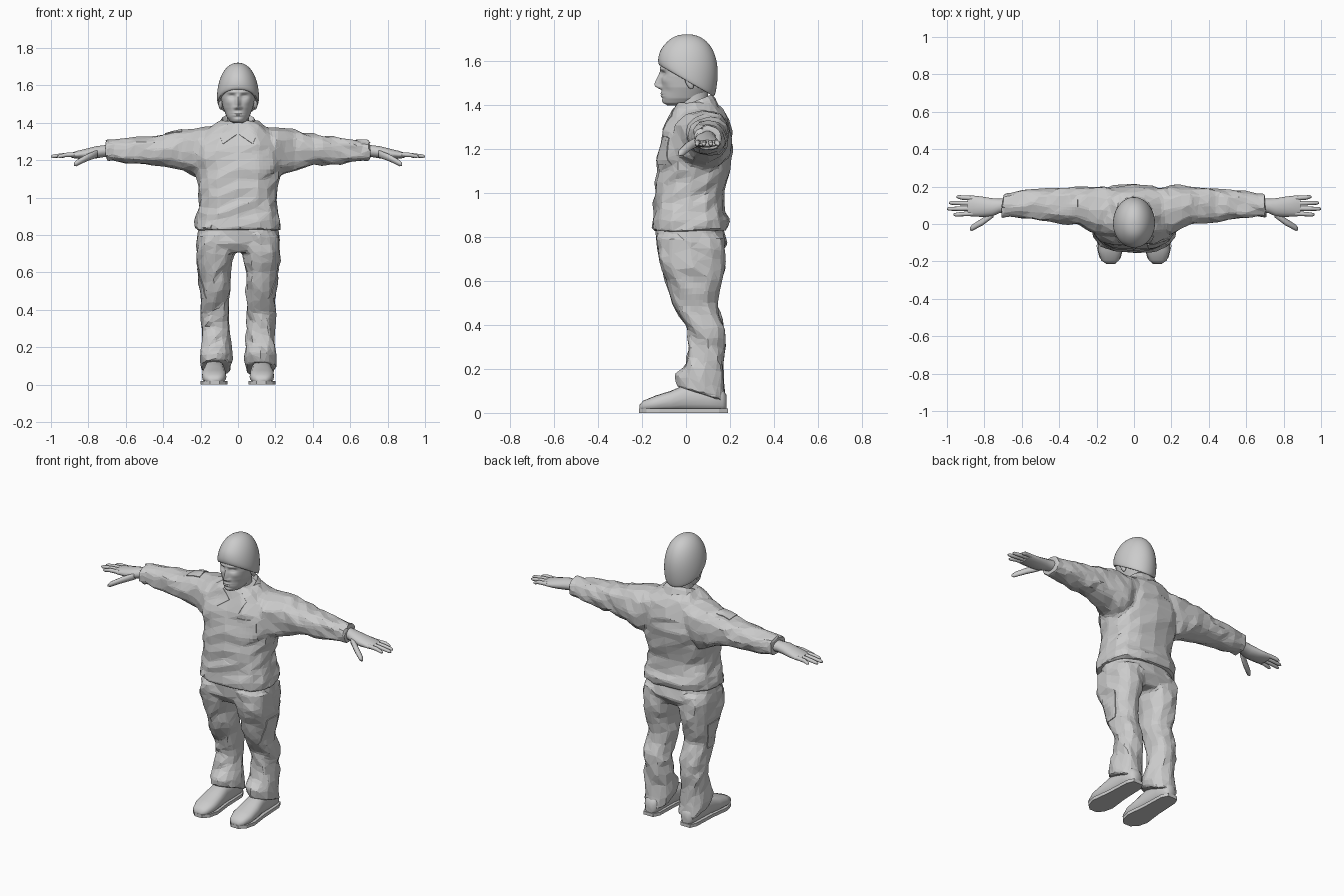
import bpy, bmesh, math, random
from math import cos, sin, pi, exp
from mathutils import Vector

random.seed(4)
if bpy.data.objects.get("Cube"):
    bpy.data.objects.remove(bpy.data.objects["Cube"])

grey = bpy.data.materials.new("plain_grey")
grey.use_nodes = True
grey.diffuse_color = (0.6, 0.6, 0.6, 1)
grey.node_tree.nodes["Principled BSDF"].inputs["Base Color"].default_value = grey.diffuse_color


def ring(axis, w, u0, u1, v0, v1, tilt=0.0, n=16, p=0.85):
    """Rounded section across an axis; tilt slopes it along its v side."""
    pts = []
    for i in range(n):
        c, s = cos(2 * pi * i / n), sin(2 * pi * i / n)
        u = (u0 + u1) / 2 + (u1 - u0) / 2 * math.copysign(abs(c) ** p, c)
        dv = (v1 - v0) / 2 * math.copysign(abs(s) ** p, s)
        v, h = (v0 + v1) / 2 + dv, w + tilt * dv
        pts.append(Vector({"x": (h, u, v), "y": (u, h, v), "z": (u, v, h)}[axis]))
    return pts


def fill(rows, step):
    """Add sections between the given ones."""
    out = [rows[0]]
    for a, b in zip(rows, rows[1:]):
        k = max(1, round(abs(b[0] - a[0]) / step))
        out += [[x + (y - x) * j / k for x, y in zip(a, b)] for j in range(1, k + 1)]
    return out


def loft(bm, rings, caps=(True, True)):
    vs = [[bm.verts.new(p) for p in r] for r in rings]
    n = len(vs[0])
    for a, b in zip(vs, vs[1:]):
        for i in range(n):
            bm.faces.new((a[i], a[(i + 1) % n], b[(i + 1) % n], b[i]))
    for use, r in zip(caps, (vs[0], vs[-1])):
        if use:
            bm.faces.new(r)
    return vs


def finish(name, bm, smooth=None):
    bmesh.ops.recalc_face_normals(bm, faces=bm.faces)
    mesh = bpy.data.meshes.new(name)
    bm.to_mesh(mesh)
    bm.free()
    ob = bpy.data.objects.new(name, mesh)
    bpy.context.collection.objects.link(ob)
    mesh.materials.append(grey)
    if smooth:
        bpy.ops.object.select_all(action="DESELECT")
        bpy.context.view_layer.objects.active = ob
        ob.select_set(True)
        bpy.ops.object.shade_smooth_by_angle(angle=math.radians(smooth))
    return ob


def mod(ob, kind, **settings):
    m = ob.modifiers.new(kind.title(), kind)
    for k, v in settings.items():
        setattr(m, k, v)


def mirror(ob):
    mod(ob, "MIRROR", use_mirror_merge=False)


def fabric(name, bm, crumple, ratio):
    """Fuse overlapping lofts into one creased, faceted garment."""
    for v in bm.verts:
        v.co += Vector([random.uniform(-crumple, crumple) for _ in range(3)])
    ob = finish(name, bm)
    mod(ob, "REMESH", mode="VOXEL", voxel_size=0.012)
    mod(ob, "SMOOTH", factor=0.4, iterations=2)
    mod(ob, "DECIMATE", ratio=ratio)
    return ob


def patch(name, corners, target, axis, positive=True, n=6):
    """Thin four-cornered plate laid onto a garment."""
    a, b, c, d = map(Vector, corners)
    bm = bmesh.new()
    g = [[bm.verts.new(a.lerp(b, i / n).lerp(d.lerp(c, i / n), j / n))
          for i in range(n + 1)] for j in range(n + 1)]
    for j in range(n):
        for i in range(n):
            bm.faces.new((g[j][i], g[j][i + 1], g[j + 1][i + 1], g[j + 1][i]))
    ob = finish(name, bm)
    mod(ob, "SHRINKWRAP", target=target, wrap_method="PROJECT", use_project_x=axis == "x",
        use_project_y=axis == "y", use_project_z=axis == "z",
        use_positive_direction=positive, use_negative_direction=not positive)
    mod(ob, "SOLIDIFY", thickness=0.009, offset=0)


# Shirt: trunk and two sleeves
trunk = [(.83, .238, -.158, .19), (.88, .232, -.158, .198), (.95, .212, -.148, .172),
         (1.0, .208, -.142, .168), (1.1, .222, -.133, .198), (1.2, .24, -.128, .213),
         (1.28, .235, -.108, .21), (1.34, .2, -.08, .19), (1.38, .15, -.06, .165),
         (1.41, .1, -.045, .13)]
sleeve = [(.1, -.02, .19, 1.16, 1.385), (.2, -.06, .207, 1.1, 1.375), (.3, -.005, .203, 1.145, 1.36),
          (.4, .005, .195, 1.17, 1.34), (.5, .018, .185, 1.175, 1.325), (.6, .03, .175, 1.185, 1.315),
          (.67, .035, .165, 1.195, 1.31), (.705, .03, .165, 1.19, 1.308)]
bm = bmesh.new()
loft(bm, [ring("z", z, -w, w, a, b, p=.8) for z, w, a, b in fill(trunk, .045)])
for side in (1, -1):
    loft(bm, [ring("x", side * r[0], *r[1:], n=12) for r in fill(sleeve, .05)])
shirt = fabric("shirt", bm, .009, .085)

# Trousers: hips and two legs with sloping hems
hips = [(.88, .2, -.125, .16), (.83, .215, -.14, .172), (.76, .227, -.138, .182), (.71, .19, -.1, .15)]
leg = [(.8, .0, .222, -.138, .178, 0), (.7, .018, .227, -.128, .182, 0), (.6, .04, .217, -.095, .17, 0),
       (.5, .04, .203, -.06, .14, 0), (.44, .045, .2, -.03, .16, 0), (.38, .048, .2, .0, .182, 0),
       (.3, .048, .197, .015, .182, 0), (.2, .038, .2, -.005, .168, -.15),
       (.14, .03, .203, -.045, .178, -.3), (.085, .035, .203, -.04, .19, -.38)]
bm = bmesh.new()
loft(bm, [ring("z", z, -w, w, a, b) for z, w, a, b in fill(hips, .05)])
for side in (1, -1):
    loft(bm, [ring("z", r[0], side * r[1], side * r[2], *r[3:], n=12) for r in fill(leg, .05)])
trousers = fabric("trousers", bm, .009, .085)

# Sewn details: pockets, collar points, shoulder tab
patch("chest_pocket", [(.075, -.4, 1.13), (.19, -.4, 1.13), (.18, -.4, 1.25), (.075, -.4, 1.25)], shirt, "y")
patch("pocket_flap", [(.07, -.42, 1.2), (.16, -.42, 1.215), (.16, -.42, 1.255), (.07, -.42, 1.255)], shirt, "y")
patch("shoulder_tab", [(-.39, .05, 1.6), (-.3, .05, 1.6), (-.3, .13, 1.6), (-.39, .13, 1.6)],
      shirt, "z", False)
for side, label in ((1, "left"), (-1, "right")):
    patch(label + "_collar_point", [(side * .008, -.4, 1.335), (side * .08, -.4, 1.285),
          (side * .105, -.4, 1.35), (side * .065, -.4, 1.385)], shirt, "y")
    patch(label + "_thigh_pocket", [(side * .5, -.03, .46), (side * .5, .07, .46),
          (side * .5, .09, .62), (side * .5, -.02, .62)], trousers, "x", side < 0)

# Standing collar, open at the top
bm = bmesh.new()
loft(bm, [ring("z", z, -w, w, a, b, .4) for z, w, a, b in
          ((1.35, .125, -.07, .15), (1.395, .102, -.055, .132), (1.415, .088, -.045, .118),
           (1.38, .075, -.04, .105))], (False, False))
finish("collar", bm)

# Neck
bm = bmesh.new()
loft(bm, [ring("z", z, -w, w, a, b, .1, 24, 1) for z, w, a, b in
          ((1.3, .075, -.03, .12), (1.36, .062, -.035, .105), (1.41, .058, -.035, .1), (1.48, .06, -.03, .1))])
finish("neck", bm, 60)

# Head with a modelled face
skull = [(1.398, .022, -.085, .02), (1.408, .044, -.102, .05), (1.43, .06, -.108, .08),
         (1.48, .08, -.112, .112), (1.53, .09, -.113, .122), (1.58, .09, -.117, .124), (1.65, .07, -.085, .1)]


def bump(x, z, cx, cz, sx, sz):
    return exp(-((x - cx) / sx) ** 2 - ((z - cz) / sz) ** 2)


def face_relief(x, z):
    x = abs(x)
    nose = .03 * exp(-(x / .011) ** 2) * max(0, min(1, (1.56 - z) / .06)) * max(0, min(1, (z - 1.467) / .018))
    nose += .012 * bump(x, z, .014, 1.48, .008, .009)
    eyes = -.014 * bump(x, z, .033, 1.541, .018, .011) + .006 * bump(x, z, .034, 1.539, .011, .005)
    brow = .006 * bump(x, z, .03, 1.563, .03, .007)
    mouth = .008 * bump(x, z, 0, 1.445, .026, .012) - .008 * bump(x, z, 0, 1.446, .026, .0025)
    chin = .005 * bump(x, z, 0, 1.418, .02, .01) - .004 * bump(x, z, 0, 1.43, .025, .005)
    cheek = .004 * bump(x, z, .05, 1.51, .02, .015) - .004 * bump(x, z, .05, 1.465, .015, .02)
    return nose + eyes + brow + mouth + chin + cheek


bm = bmesh.new()
loft(bm, [ring("z", z, -w, w, a, b, 0, 80, .92) for z, w, a, b in fill(skull, .004)])
for v in bm.verts:
    if v.co.y < 0:
        v.co.y -= face_relief(v.co.x, v.co.z)
finish("head", bm, 70)

# Ears
bm = bmesh.new()
bmesh.ops.create_uvsphere(bm, u_segments=14, v_segments=10, radius=1)
for v in bm.verts:
    v.co = Vector((.093 + .012 * v.co.x, .015 + .018 * v.co.y - .01 * v.co.z, 1.505 + .034 * v.co.z))
mirror(finish("ears", bm, 80))

# Knitted cap with a rim that drops to the back
bm = bmesh.new()
loft(bm, [ring("z", z, -w, w, a, b, t, 20, 1) for z, w, a, b, t in
          ((1.515, .095, -.11, .112, -.58), (1.505, .11, -.124, .128, -.58), (1.525, .115, -.13, .137, -.55),
           (1.57, .113, -.127, .147, -.4), (1.62, .103, -.117, .146, -.25), (1.665, .085, -.094, .127, -.15),
           (1.698, .06, -.066, .097, -.1), (1.716, .032, -.033, .058, -.05), (1.721, .008, .002, .02, 0))],
     (False, True))
mod(finish("cap", bm, 80), "SUBSURF", levels=2, render_levels=2)

# Hands: palm, four fingers and a thumb
bm = bmesh.new()
loft(bm, [ring("x", *r, 0, 14, 1) for r in
          ((.66, .06, .14, 1.215, 1.285), (.72, .058, .135, 1.215, 1.28), (.76, .04, .138, 1.208, 1.275),
           (.81, .038, .146, 1.205, 1.262), (.86, .04, .152, 1.207, 1.25), (.89, .043, .15, 1.212, 1.24))])


def digit(path, radius):
    rings = []
    for k, q in enumerate(path):
        r = radius * (1, .95, .8, .35)[k]
        rings.append(ring("x", q[0], q[1] - r, q[1] + r, q[2] - r, q[2] + r, 0, 10, 1))
    loft(bm, rings)


for y, spread, tip in ((.056, -.006, .965), (.083, -.002, 1.0), (.11, .003, .99), (.138, .007, .95)):
    digit([(.86, y, 1.23), (.92, y + spread / 2, 1.228), (tip - .012, y + spread, 1.221),
           (tip, y + spread, 1.219)], .0125)
digit([(.75, .058, 1.235), (.81, .012, 1.212), (.865, -.02, 1.183), (.878, -.027, 1.176)], .021)
mirror(finish("hands", bm, 60))

# Shoes on flat soles
bm = bmesh.new()
loft(bm, [ring("y", *r, 0, 16, .8) for r in
          ((-.212, .105, .15, .012, .035), (-.195, .08, .175, .006, .055), (-.14, .062, .193, .006, .078),
           (-.07, .064, .192, .006, .1), (0, .072, .18, .006, .13), (.1, .075, .175, .006, .13),
           (.165, .08, .17, .006, .11), (.185, .1, .15, .01, .08))])
mirror(finish("shoes", bm, 50))
bm = bmesh.new()
outline = [(.1, -.213), (.15, -.213), (.185, -.18), (.2, -.12), (.185, 0), (.178, .15), (.16, .19),
           (.095, .19), (.075, .15), (.07, 0), (.056, -.12), (.07, -.18)]
loft(bm, [[Vector((x, y, z)) for x, y in outline] for z in (0, .02)])
mirror(finish("soles", bm))
